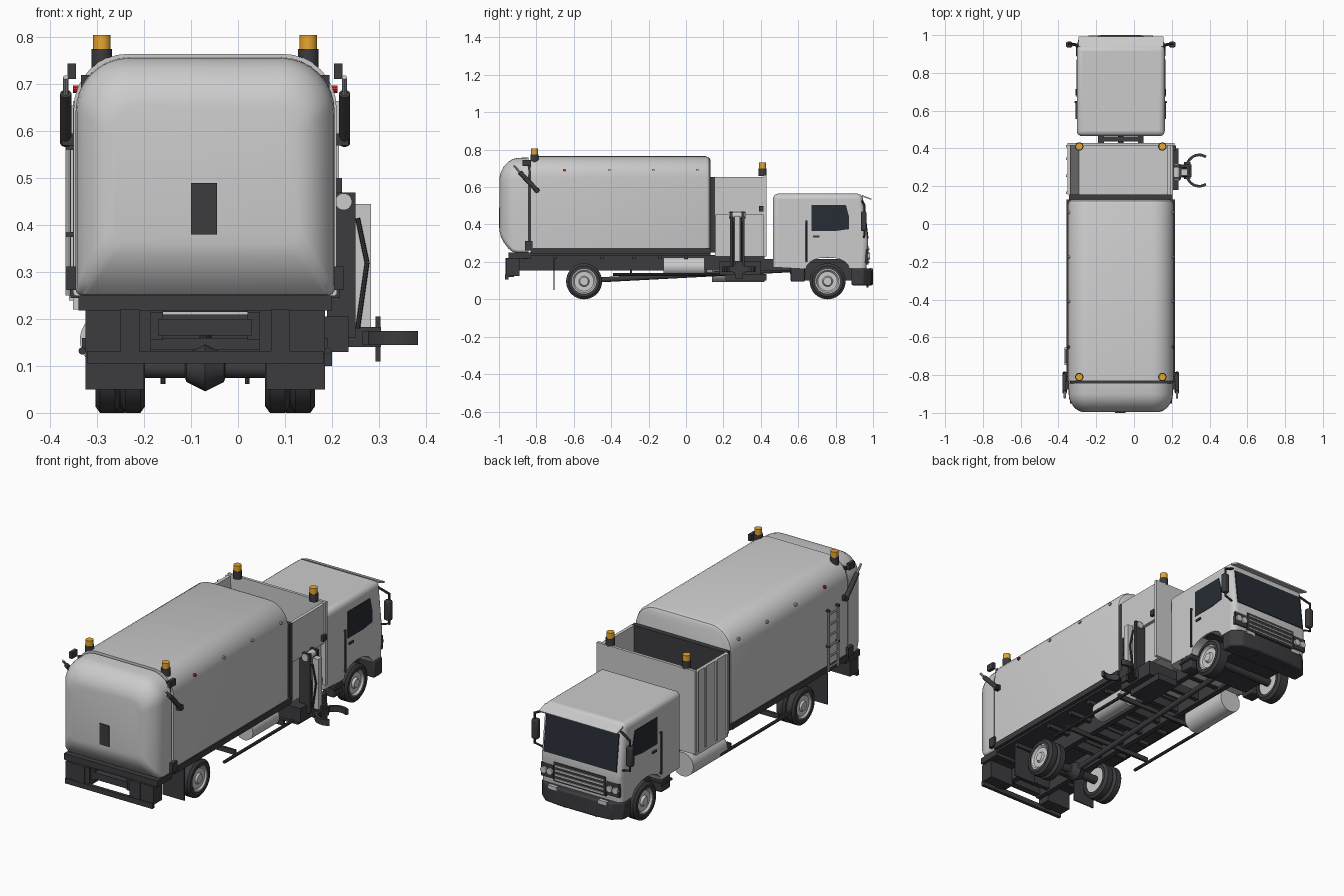
import bpy, bmesh
from math import sin, cos, pi, radians
from mathutils import Vector

if "Cube" in bpy.data.objects:
    bpy.data.objects.remove(bpy.data.objects["Cube"])

C = -0.07  # centreline of the truck (the side arm shifts it off x = 0)

def mat(name, r, g, b):
    m = bpy.data.materials.new(name)
    m.diffuse_color = (r, g, b, 1)
    m.use_nodes = True
    m.node_tree.nodes["Principled BSDF"].inputs["Base Color"].default_value = m.diffuse_color
    return m

DARK = mat("dark", .045, .045, .05)
GLASS = mat("glass", .02, .025, .035)
AMBER = mat("amber", .8, .38, .03)
RED = mat("red", .6, .03, .03)
LIGHT = mat("light", .72, .72, .72)

def finish(name, bm, m=None, bevel=0, smooth=True):
    bmesh.ops.recalc_face_normals(bm, faces=bm.faces)
    me = bpy.data.meshes.new(name)
    bm.to_mesh(me)
    bm.free()
    o = bpy.data.objects.new(name, me)
    bpy.context.collection.objects.link(o)
    if m:
        me.materials.append(m)
    if bevel:
        b = o.modifiers.new("bevel", 'BEVEL')
        b.width, b.segments = bevel, 2
    if smooth:
        bpy.ops.object.select_all(action='DESELECT')
        o.select_set(True)
        bpy.context.view_layer.objects.active = o
        bpy.ops.object.shade_smooth_by_angle(angle=radians(32))
    return o

def rings(name, loops, m=None, closed=False):
    """Skin a row of equal point loops; cap the ends unless closed."""
    bm = bmesh.new()
    vs = [[bm.verts.new(p) for p in lp] for lp in loops]
    n = len(vs[0])
    for a, b in zip(vs, vs[1:] + (vs[:1] if closed else [])):
        for i in range(n):
            bm.faces.new((a[i], a[(i + 1) % n], b[(i + 1) % n], b[i]))
    if not closed:
        bm.faces.new(vs[0])
        bm.faces.new(vs[-1])
    return finish(name, bm, m)

def prism(name, axis, pts, a, b, m=None, bevel=0):
    f = {'x': lambda p, t: (t, *p), 'y': lambda p, t: (p[0], t, p[1]), 'z': lambda p, t: (*p, t)}[axis]
    bm = bmesh.new()
    v0, v1 = ([bm.verts.new(f(p, t)) for p in pts] for t in (a, b))
    bm.faces.new(v0)
    bm.faces.new(v1)
    for i in range(len(pts)):
        j = (i + 1) % len(pts)
        bm.faces.new((v0[i], v0[j], v1[j], v1[i]))
    return finish(name, bm, m, bevel)

def box(name, x0, x1, y0, y1, z0, z1, m=None, bevel=0):
    return prism(name, 'z', [(x0, y0), (x1, y0), (x1, y1), (x0, y1)], z0, z1, m, bevel)

def sided(s, name, x0, x1, *rest, **kw):
    """Box given by distances from the centreline, on side s."""
    a, b = sorted((C + s * x0, C + s * x1))
    return box(("left_" if s < 0 else "right_") + name, a, b, *rest, **kw)

def rod(name, p, q, r, m=None, n=20):
    p, q = Vector(p), Vector(q)
    d = q - p
    u = d.orthogonal().normalized()
    w = d.normalized().cross(u)
    ring = [r * (u * cos(2 * pi * i / n) + w * sin(2 * pi * i / n)) for i in range(n)]
    return rings(name, [[p + k for k in ring], [q + k for k in ring]], m)

def lathe(name, prof, x, y, z, m=None, n=36):
    """Spin a closed (axial, radius) profile about an x-axis line."""
    return rings(name, [[(x + a, y + r * cos(2 * pi * i / n), z + r * sin(2 * pi * i / n))
                         for a, r in prof] for i in range(n)], m, closed=True)

def section(y, hw, z0, z1, rt, rb, n=8):
    pts = []
    for sx, cz, r, a0 in ((1, z0 + rb, rb, -90), (1, z1 - rt, rt, 0), (-1, z1 - rt, rt, 90), (-1, z0 + rb, rb, 180)):
        for i in range(n + 1):
            a = radians(a0 + 90 * i / n)
            pts.append((C + sx * (hw - r) + r * cos(a), y, cz + r * sin(a)))
    return pts

# Main body and tailgate
rings("refuse_body", [section(y, .28 - d, .25, .765 - d, .115, .006)
                      for y, d in ((-.832, 0), (.105, 0), (.122, .006), (.13, .018))])
rings("tailgate", [section(*s) for s in ((-.842, .276, .25, .758, .115, .015), (-.9, .276, .25, .756, .115, .015),
      (-.925, .273, .252, .75, .112, .02), (-.95, .262, .272, .735, .1, .025), (-.975, .243, .305, .71, .085, .03),
      (-.99, .222, .335, .68, .07, .03), (-.996, .20, .36, .655, .06, .03))])
box("tailgate_seal", C - .265, C + .265, -.845, -.83, .26, .72, DARK)
box("tailgate_plate", -.10, -.045, -1, -.99, .38, .49, DARK)
box("tailgate_sill", -.34, .20, -.95, -.83, .218, .25, DARK)
box("body_floor", C - .27, C + .27, -.83, .13, .235, .25, DARK)

# Hopper between body and cab
box("body_bulkhead", -.345, .205, .13, .157, .25, .655, DARK)
box("hopper_front_wall", -.352, .215, .415, .43, .23, .665)
box("hopper_left_wall", -.352, -.335, .155, .42, .22, .655)
for y in (.16, .25, .34, .405):
    box("hopper_rib", -.36, -.35, y, y + .012, .24, .655)
box("hopper_right_upper_wall", .19, .207, .155, .42, .45, .655)
box("hopper_right_lower_wall", .175, .19, .155, .42, .23, .46)
prism("hopper_left_chute", 'y', [(-.337, .64), (-.29, .30), (-.337, .30)], .157, .415)
box("hopper_floor", -.34, .19, .155, .42, .24, .30)
box("hopper_side_marker", .2, .222, .39, .415, .47, .50, DARK)

# Chassis
for s in (-1, 1):
    sided(s, "chassis_rail", .09, .12, -.95, .93, .155, .215, DARK)
    sided(s, "body_rail", .255, .287, -.83, .13, .245, .275, DARK)
    sided(s, "subframe_rail", .09, .12, -.9, .42, .215, .237, DARK)
    sided(s, "mud_flap", .13, .255, -.708, -.703, .05, .215, DARK)
    sided(s, "rear_bracket", .115, .255, -.96, -.89, .125, .218, DARK)
    sided(s, "bumper_post", .14, .18, -.965, -.92, .12, .22, DARK)
    x = C + s * .262
    rod("side_guard", (x, -.39, .132), (x, .19, .132), .008, DARK, 8)
    for y in (-.3, .1):
        box("side_guard_arm", min(x, C), max(x, C), y, y + .012, .135, .16, DARK)
    # Tailgate lift struts, work lights and hinges
    x = C + s * .297
    rod("strut_cylinder", (x, -.89, .68), (x, -.79, .575), .012, DARK)
    rod("strut_rod", (x, -.92, .715), (x, -.88, .67), .006, LIGHT, 10)
    sided(s, "strut_pin", .275, .305, -.81, -.785, .57, .595, DARK)
    sided(s, "work_light", .275, .293, -.875, -.83, .712, .745, DARK)
    sided(s, "tailgate_latch", .272, .295, -.86, -.82, .262, .312, DARK)
    # Side marker lights
    for i, y in enumerate((-.65, -.41, -.175, .06)):
        x = C + s * .27
        rod("side_marker", (x, y, .69), (x + s * .012, y, .69), .008, RED if i == 0 else None, 10)
    # Roof and hopper beacons
    for y, z in ((-.81, .765), (.41, .69)):
        x = C + s * .22
        rod("beacon_base", (x, y, z - .03), (x, y, z + .01), .022, DARK)
        rod("beacon", (x, y, z + .01), (x, y, z + .04), .019, AMBER)
for y in (-.86, -.7, -.45, -.28, -.14, 0, .14, .3, .45):
    box("cross_member", C - .1, C + .1, y - .012, y + .012, .165, .21, DARK)
    if y < .1:
        box("body_bearer", C - .25, C + .25, y - .01, y + .01, .215, .245, DARK)
box("rear_bumper_bar", -.322, .182, -.967, -.95, .105, .132, DARK)
box("rear_hitch_box", -.17, .03, -.955, -.92, .165, .20, DARK)
rod("drive_shaft", (C, -.54, .1), (C, .6, .16), .014, DARK, 12)
rod("fuel_tank", (.12, -.12, .175), (.12, .1, .175), .05, LIGHT, 28)
rod("air_tank", (-.275, .14, .155), (-.275, .42, .155), .062, LIGHT, 28)

# Wheels
R = .096
def wheel(name, x, y, s, w):
    h = w / 2
    lathe(name + "_tyre", [(-h, .066), (-h, R - .014), (-h + .01, R), (h - .01, R), (h, R - .014), (h, .066)],
          x, y, R, DARK)
    lathe(name + "_rim", [(s * a, r) for a, r in ((-.8 * h, .067), (.85 * h, .067), (.85 * h, .06), (.55 * h, .052),
          (.55 * h, .028), (.9 * h, .022), (.9 * h, .0005), (-.8 * h, .0005))], x, y, R, LIGHT)
for s in (-1, 1):
    wheel("rear_outer", C + s * .208, -.545, s, .052)
    wheel("rear_inner", C + s * .154, -.545, s, .052)
    wheel("front_wheel", C + s * .196, .757, s, .068)
for y in (-.545, .757):
    rod("axle", (C - .18, y, R), (C + .18, y, R), .022, DARK, 14)
lathe("differential", [(-.05, .001), (-.04, .03), (0, .05), (.04, .03), (.05, .001)], C, -.545, R, DARK, 16)

# Cab shell with wheel arches, rounded along its upper edges
arch = [(.757 + .115 * cos(a), .165 + .06 * sin(a)) for a in (i * pi / 10 for i in range(11))]
shell = [(.465, .17), (.465, .565), (.943, .565), (.975, .30), (.965, .165)] + arch
cab = prism("cab_shell", 'x', shell, C - .233, C + .233)
bm = bmesh.new()
bm.from_mesh(cab.data)
edges = [e for e in bm.edges if max(v.co.z for v in e.verts) > .28]
bmesh.ops.bevel(bm, geom=edges, offset=.028, segments=4, profile=.5, affect='EDGES', clamp_overlap=True)
bm.to_mesh(cab.data)
bm.free()
cab.data.shade_smooth()
bpy.context.view_layer.objects.active = cab
cab.select_set(True)
bpy.ops.object.shade_smooth_by_angle(angle=radians(32))
box("engine_block", C - .15, C + .15, .6, .93, .10, .2, DARK)

# Windscreen, grille, visor and bumper
prism("windscreen", 'x', [(.93, .325), (.976, .325), (.953, .515), (.93, .515)], C - .21, C + .21, GLASS)
box("grille", C - .15, C + .15, .94, .977, .185, .285, DARK)
for i in range(4):
    box("grille_bar", C - .14, C + .14, .97, .982, .195 + i * .023, .203 + i * .023, LIGHT)
prism("sun_visor", 'x', [(.94, .548), (.99, .532), (.992, .538), (.94, .558)], C - .225, C + .225)
bump = [(-.237, .885), (-.237, .95), (-.19, .99), (-.1, 1), (.1, 1), (.19, .99), (.237, .95), (.237, .885)]
prism("front_bumper", 'z', [(C + x, y) for x, y in bump], .075, .165, DARK, .008)
for s in (-1, 1):
    sided(s, "headlight_housing", .155, .226, .93, .974, .195, .265, DARK)
    for dx in (.172, .207):
        x = C + s * dx
        rod("headlight", (x, .965, .23), (x, .983, .23), .017, LIGHT)
    sided(s, "bumper_lamp", .12, .17, .98, .998, .15, .168, LIGHT)
    rod("bumper_pin", (C + s * .09, .97, .062), (C + s * .09, .97, .08), .005, DARK, 8)
    # Side window, door handle, grab rail and steps
    win = [(.672, .365), (.672, .505), (.855, .505), (.872, .44), (.872, .375), (.8, .365)]
    a, b = sorted((C + s * .225, C + s * .2355))
    prism("side_window", 'x', win, a, b, GLASS)
    sided(s, "door_handle", .23, .24, .68, .715, .33, .34, DARK)
    x = C + s * .24
    rod("grab_rail", (x, .645, .2), (x, .645, .42), .005, DARK, 8)
    for z in (.205, .415):
        sided(s, "grab_mount", .23, .242, .64, .65, z - .004, z + .004, DARK)
    sided(s, "step_box", .165, .232, .56, .635, .095, .18, DARK, bevel=.006)
    sided(s, "step_tread", .17, .24, .555, .64, .135, .145, DARK)
    sided(s, "wheel_arch_liner", .1, .225, .64, .875, .222, .23, DARK)
    # Mirrors
    x = C + s * .275
    rod("mirror_arm", (C + s * .21, .94, .53), (x, .955, .50), .006, DARK, 8)
    rod("mirror_lower_arm", (C + s * .22, .95, .33), (x, .955, .345), .005, DARK, 8)
    rod("mirror_post", (x, .955, .505), (x, .955, .34), .005, DARK, 8)
    sided(s, "mirror", .255, .29, .935, .965, .365, .47, DARK, bevel=.008)

# Ladder on the left side
for y in (-.74, -.66):
    rod("ladder_stile", (-.362, y, .25), (-.362, y, .57), .006, LIGHT, 8)
for i in range(6):
    z = .27 + i * .055
    rod("ladder_rung", (-.362, -.74, z), (-.362, -.66, z), .005, LIGHT, 8)
for y in (-.74, -.66):
    for z in (.375, .56):
        box("ladder_mount", -.368, -.345, y - .006, y + .006, z, z + .01, DARK)

# Side loading arm
box("arm_base", .06, .235, .18, .40, .13, .205, DARK)
box("arm_slide", .08, .2, .21, .43, .10, .135, DARK)
for y in (.235, .298):
    box("arm_mast", .19, .25, y, y + .014, .16, .47, DARK)
box("arm_mast_web", .19, .215, .235, .312, .16, .46, DARK)
prism("arm_boom", 'y', [(.25, .17), (.283, .17), (.283, .445), (.25, .445)], .258, .29, LIGHT)
rod("arm_piston", (.222, .274, .45), (.215, .274, .24), .016, LIGHT)
rod("arm_pivot", (.225, .23, .45), (.225, .318, .45), .018, LIGHT)
for y in (.25, .298):
    rod("arm_link_upper", (.255, y, .415), (.275, y, .32), .005, DARK, 8)
    rod("arm_link_lower", (.275, y, .32), (.255, y, .18), .005, DARK, 8)
box("gripper_head", .23, .305, .25, .315, .14, .183, DARK)
box("gripper_pin", .293, .304, .262, .305, .11, .205, DARK)
for s in (-1, 1):
    arc = [radians(180 - s * (10 + 11 * i)) for i in range(11)]
    claw = [(.345 + .078 * cos(a), .283 + .09 * sin(a)) for a in arc]
    claw += [(.345 + .064 * cos(a), .283 + .076 * sin(a)) for a in reversed(arc)]
    prism("gripper_claw", 'z', claw, .145, .175, DARK)
    box("claw_bracket", .265, .3, .283 + s * .03 - .015, .283 + s * .03 + .015, .145, .175, DARK)
